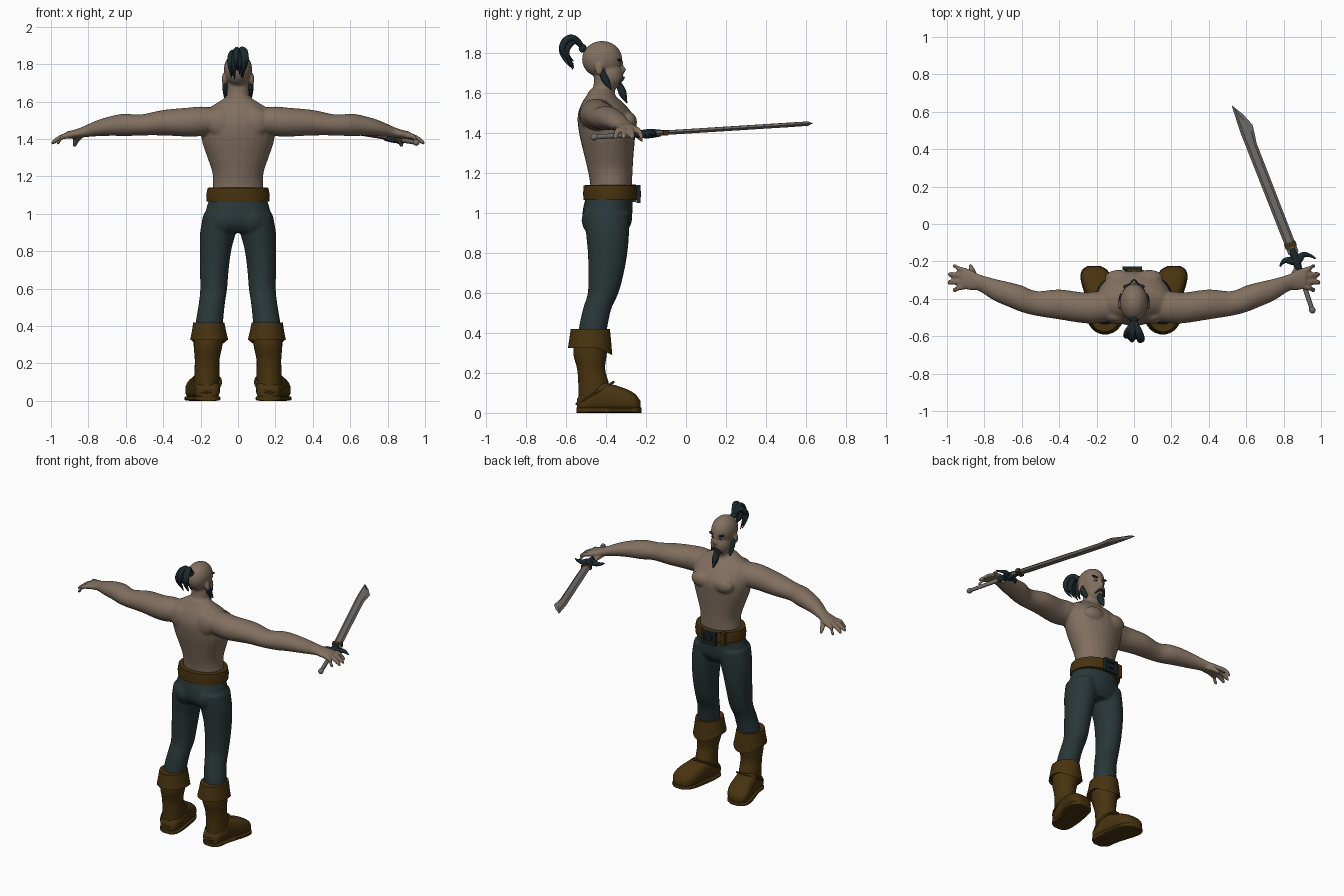
import bpy, bmesh, math, random
from mathutils import Vector, Matrix

random.seed(4)
old = bpy.data.objects.get("Cube")
if old:
    bpy.data.objects.remove(old, do_unlink=True)


def material(name, rgb, rough=0.7):
    m = bpy.data.materials.new(name)
    m.use_nodes = True
    m.diffuse_color = (*rgb, 1)
    node = m.node_tree.nodes["Principled BSDF"]
    node.inputs["Base Color"].default_value = (*rgb, 1)
    node.inputs["Roughness"].default_value = rough
    return m


SKIN = material("tan skin", (0.22, 0.16, 0.115))
CLOTH = material("dark teal cloth", (0.022, 0.037, 0.039))
LEATHER = material("brown leather", (0.064, 0.033, 0.005))
HAIR = material("blue black hair", (0.012, 0.022, 0.027))
STEEL = material("grey steel", (0.17, 0.155, 0.145))
EYE = material("pale eye", (0.4, 0.38, 0.34))
BOTH = (1, -1)


def finish(bm, name, mat, fuse=0, angle=45, matrix=None):
    """Turn a bmesh into an object, optionally fusing its pieces into one skin."""
    bmesh.ops.recalc_face_normals(bm, faces=bm.faces)
    mesh = bpy.data.meshes.new(name)
    bm.to_mesh(mesh)
    bm.free()
    mesh.materials.append(mat)
    mesh.shade_smooth()
    mesh.set_sharp_from_angle(angle=math.radians(angle))
    ob = bpy.data.objects.new(name, mesh)
    bpy.context.collection.objects.link(ob)
    if matrix:
        ob.matrix_world = matrix
    if fuse:
        r = ob.modifiers.new("fuse", "REMESH")
        r.mode, r.voxel_size, r.use_smooth_shade = "VOXEL", fuse, True
        s = ob.modifiers.new("soften", "SMOOTH")
        s.factor, s.iterations = 0.5, 5
    return ob


def spline(rows, steps):
    """Smoothly interpolate between rows of numbers."""
    out = []
    for i in range(len(rows) - 1):
        p0, p1, p2 = rows[max(i - 1, 0)], rows[i], rows[i + 1]
        p3 = rows[min(i + 2, len(rows) - 1)]
        for k in range(steps):
            t = k / steps
            out.append([b + 0.5 * t * (c - a + t * (2*a - 5*b + 4*c - d + t * (3*(b - c) + d - a)))
                        for a, b, c, d in zip(p0, p1, p2, p3)])
    return out + [list(rows[-1])]


def loft(bm, rows, axis="z", sides=(1,), steps=4, power=1.0, n=28):
    """Skin oval rings (x, y, z, radius, radius) set square to an axis."""
    def bend(v):
        return math.copysign(abs(v) ** power, v)
    for side in sides:
        rings = []
        for x, y, z, a, b in spline(rows, steps):
            ring = []
            for k in range(n):
                t = math.tau * k / n
                u, v = a * bend(math.cos(t)), b * bend(math.sin(t))
                off = {"x": (0, u, v), "y": (u, 0, v), "z": (u, v, 0)}[axis]
                ring.append(bm.verts.new(((x + off[0]) * side, y + off[1], z + off[2])))
            rings.append(ring)
        for r, s in zip(rings, rings[1:]):
            for k in range(n):
                bm.faces.new((r[k], r[(k + 1) % n], s[(k + 1) % n], s[k]))
        bm.faces.new(rings[0])
        bm.faces.new(rings[-1])


def ball(bm, centre, radii, sides=(1,), tilt=0):
    for side in sides:
        m = (Matrix.Translation((centre[0] * side, centre[1], centre[2]))
             @ Matrix.Rotation(tilt * side, 4, "Y") @ Matrix.Diagonal((*radii, 1)))
        bmesh.ops.create_uvsphere(bm, u_segments=24, v_segments=14, radius=1, matrix=m)


def box(bm, centre, size):
    bmesh.ops.create_cube(bm, size=1, matrix=Matrix.Translation(centre) @ Matrix.Diagonal((*size, 1)))


def tube(name, points, radii, mat, matrix=None):
    """Tapered round strand through the points."""
    cu = bpy.data.curves.new(name, "CURVE")
    cu.dimensions, cu.bevel_depth, cu.bevel_resolution, cu.use_fill_caps = "3D", 1, 3, True
    sp = cu.splines.new("NURBS")
    sp.points.add(len(points) - 1)
    for p, co, r in zip(sp.points, points, radii):
        p.co, p.radius = (*co, 1), r
    sp.use_endpoint_u, sp.order_u, sp.resolution_u = True, 3, 6
    cu.materials.append(mat)
    ob = bpy.data.objects.new(name, cu)
    bpy.context.collection.objects.link(ob)
    if matrix:
        ob.matrix_world = matrix


# Bare body: torso, neck, head, arms and hands fused together
bm = bmesh.new()
loft(bm, [(0, -.375, 1.08, .14, .105), (0, -.375, 1.15, .135, .105), (0, -.38, 1.22, .137, .113),
          (0, -.387, 1.3, .163, .125), (0, -.393, 1.38, .19, .138), (0, -.397, 1.45, .2, .145),
          (0, -.405, 1.5, .195, .135), (0, -.417, 1.55, .175, .105), (0, -.425, 1.585, .125, .075),
          (0, -.425, 1.62, .07, .055)])
loft(bm, [(0, -.43, 1.55, .075, .07), (0, -.41, 1.63, .06, .055), (0, -.405, 1.7, .06, .055)])
ball(bm, (.08, -.29, 1.455), (.075, .045, .052), BOTH)
ball(bm, (.09, -.49, 1.49), (.075, .045, .08), BOTH)
ball(bm, (0, -.42, 1.77), (.076, .101, .092))
ball(bm, (0, -.385, 1.69), (.066, .071, .077))
ball(bm, (0, -.318, 1.717), (.014, .018, .017))
ball(bm, (0, -.328, 1.74), (.01, .016, .03))
ball(bm, (.074, -.435, 1.72), (.013, .022, .034), BOTH)
loft(bm, [(.08, -.44, 1.5, .07, .06), (.19, -.445, 1.495, .085, .078), (.27, -.448, 1.49, .082, .077),
          (.4, -.43, 1.487, .08, .068), (.52, -.425, 1.475, .066, .056), (.6, -.4, 1.475, .071, .06),
          (.66, -.38, 1.472, .067, .055), (.75, -.35, 1.458, .058, .043), (.83, -.313, 1.437, .045, .029),
          (.87, -.3, 1.427, .055, .024), (.92, -.292, 1.42, .054, .019)], "x", BOTH)
for root, tip, reach in ((-.253, -.225, .97), (-.278, -.27, .995), (-.305, -.312, .998), (-.332, -.352, .97)):
    loft(bm, [(.89, root, 1.42, .016, .016), (.94, (root + tip) / 2, 1.412, .0155, .0155),
              (reach - .015, tip, 1.388, .0145, .0145), (reach, tip, 1.376, .009, .009)], "x", BOTH, n=12)
loft(bm, [(.84, -.3, 1.425, .022, .02), (.862, -.255, 1.4, .018, .02), (.872, -.228, 1.375, .014, .017),
          (.874, -.217, 1.365, .008, .01)], "y", BOTH, n=12)
finish(bm, "bare_body", SKIN, fuse=.007)

# Eyes and brows
bm = bmesh.new()
ball(bm, (.03, -.337, 1.743), (.014, .009, .006), BOTH)
finish(bm, "eyes", EYE)
bm = bmesh.new()
ball(bm, (.03, -.333, 1.743), (.006, .0062, .006), BOTH)
ball(bm, (.034, -.334, 1.765), (.025, .012, .006), BOTH, tilt=-.2)
finish(bm, "brows_and_pupils", HAIR)

# Beard: jaw straps, moustache and pointed goatee
for side, label in ((1, "left"), (-1, "right")):
    tube(label + "_jaw_beard", [(.07 * side, -.425, 1.745), (.068 * side, -.42, 1.7),
                                (.064 * side, -.4, 1.66), (.072 * side, -.375, 1.62)],
         (.007, .016, .02, .003), HAIR)
    tube(label + "_moustache", [(0, -.313, 1.678), (.022 * side, -.32, 1.672), (.038 * side, -.333, 1.645)],
         (.007, .009, .003), HAIR)
tube("goatee", [(0, -.335, 1.645), (0, -.32, 1.61), (0, -.31, 1.58), (0, -.295, 1.55)],
     (.016, .023, .016, .002), HAIR)

# Topknot: a tied root and drooping locks
bm = bmesh.new()
ball(bm, (0, -.517, 1.825), (.022, .02, .022))
finish(bm, "topknot_root", HAIR)
for i in range(9):
    s = (i - 4) / 4
    drop = random.uniform(0, .06)
    out = random.uniform(-.03, 0)
    tube(f"topknot_lock_{i + 1}",
         [(0, -.515, 1.825), (.02 * s, -.55, 1.885 + out * .5), (.04 * s, -.61 - out, 1.875 + out),
          (.045 * s, -.635 - out, 1.79 + drop * .3), (.035 * s, -.575 - out * .5, 1.715 + drop)],
         (.012, .015, .017, .014, .002), HAIR)

# Trousers
bm = bmesh.new()
loft(bm, [(0, -.38, 1.1, .148, .115), (0, -.392, 1.02, .172, .124), (0, -.395, .95, .185, .122),
          (0, -.393, .9, .15, .09)])
loft(bm, [(.1, -.395, 1.0, .085, .112), (.108, -.393, .9, .095, .108), (.12, -.392, .81, .085, .1),
          (.127, -.4, .7, .077, .089), (.13, -.415, .6, .072, .077), (.14, -.445, .52, .07, .071),
          (.153, -.466, .42, .073, .071), (.156, -.47, .36, .07, .07)], sides=BOTH)
ball(bm, (.075, -.45, .965), (.075, .073, .08), BOTH)
finish(bm, "trousers", CLOTH, fuse=.009)

# Belt, its loop and square buckle
bm = bmesh.new()
loft(bm, [(0, -.378, 1.065, .155, .12), (0, -.378, 1.066, .167, .135), (0, -.378, 1.1, .17, .137),
          (0, -.378, 1.139, .162, .134), (0, -.378, 1.14, .15, .12)], steps=1, n=48)
box(bm, (-.098, -.265, 1.1), (.03, .03, .088))
finish(bm, "belt", LEATHER, angle=30)
bm = bmesh.new()
for s in BOTH:
    box(bm, (-.01 + .043 * s, -.237, 1.095), (.018, .02, .09))
    box(bm, (-.01, -.237, 1.095 + .036 * s), (.1, .02, .018))
box(bm, (-.01, -.234, 1.095), (.034, .016, .03))
finish(bm, "belt_buckle", HAIR, angle=30)

# Boots: shaft, turned-out foot, sole and flared cuff with a front point
bm = bmesh.new()
loft(bm, [(.156, -.475, .4, .078, .08), (.16, -.48, .3, .077, .084), (.165, -.475, .22, .066, .07),
          (.166, -.462, .14, .067, .077), (.168, -.46, .05, .066, .08)], sides=BOTH)
finish(bm, "boot_shafts", LEATHER)
bm = bmesh.new()
loft(bm, [(.163, -.545, .04, .04, .03), (.163, -.525, .05, .06, .046), (.167, -.47, .065, .071, .06),
          (.175, -.42, .078, .073, .074), (.187, -.36, .072, .077, .068), (.2, -.3, .062, .08, .058),
          (.208, -.255, .05, .07, .045), (.212, -.228, .035, .038, .025)], "y", BOTH, power=.75)
finish(bm, "boot_feet", LEATHER, angle=60)
bm = bmesh.new()
loft(bm, [(.163, -.548, .013, .035, .013), (.164, -.52, .013, .066, .013), (.17, -.44, .013, .073, .013),
          (.2, -.31, .013, .083, .013), (.21, -.25, .013, .07, .013), (.213, -.224, .013, .034, .013)],
     "y", BOTH, power=.4)
finish(bm, "boot_soles", LEATHER, angle=40)
bm = bmesh.new()
loft(bm, [(.156, -.478, .42, .07, .07), (.156, -.479, .42, .083, .098), (.155, -.48, .37, .092, .104),
          (.154, -.48, .325, .102, .111), (.156, -.48, .33, .085, .092), (.156, -.48, .39, .07, .08)],
     sides=BOTH, steps=1, n=40)
for v in bm.verts:
    front = (v.co.y + .44) / .07
    if v.co.z < .34 and front > 0:
        v.co.z -= .035 * min(front, 1)
finish(bm, "boot_cuffs", LEATHER, angle=40)

# Ankle welt running from the heel up to the instep
for side, label in ((1, "left"), (-1, "right")):
    ring = [Vector(((.168 + .078 * math.cos(t)) * side, -.455 + .094 * math.sin(t), .1 + .055 * math.sin(t)))
            for t in [math.tau * k / 16 for k in range(17)]]
    tube(label + "_ankle_welt", ring, [.006] * len(ring), LEATHER)

# Sword, laid out along its own y axis from the pommel
along = Vector((-.437, 1.11, .07)).normalized()
across = along.cross(Vector((0, 0, 1))).normalized()
up = across.cross(along)
place = Matrix.Translation((.957, -.47, 1.38)) @ Matrix((across, along, up)).transposed().to_4x4()

bm = bmesh.new()
outline = [(-.01, .33), (-.01, 1.04), (0, 1.19), (.04, 1.12), (.066, 1.05), (.05, .95), (.047, .33)]
centre = Vector((.02, .7, 0))
edge = [bm.verts.new((x, y, 0)) for x, y in outline]
for s in BOTH:
    inner = [bm.verts.new((x + (.021 - x) * .45, y - .03 * (y > 1), .011 * s)) for x, y in outline]
    bm.faces.new(inner)
    for k in range(len(edge)):
        j = (k + 1) % len(edge)
        bm.faces.new((edge[k], edge[j], inner[j], inner[k]))
finish(bm, "sword_blade", STEEL, angle=10, matrix=place)

bm = bmesh.new()
box(bm, (.019, .378, 0), (.064, .026, .026))
finish(bm, "blade_collar", LEATHER, matrix=place)
tube("sword_guard", [(-.075, .29, 0), (-.045, .325, 0), (.018, .275, 0), (.075, .32, 0), (.118, .26, 0)],
     (.004, .014, .024, .014, .004), HAIR, place)
tube("guard_sleeve", [(.012, .22, 0), (.015, .27, 0), (.018, .31, 0), (.02, .36, 0)],
     (.014, .023, .025, .018), HAIR, place)
tube("sword_grip", [(0, .005, 0), (.006, .12, 0), (.014, .26, 0)], (.012, .013, .014), STEEL, place)
bm = bmesh.new()
ball(bm, (0, .012, 0), (.017, .02, .017))
finish(bm, "pommel", STEEL, matrix=place)
